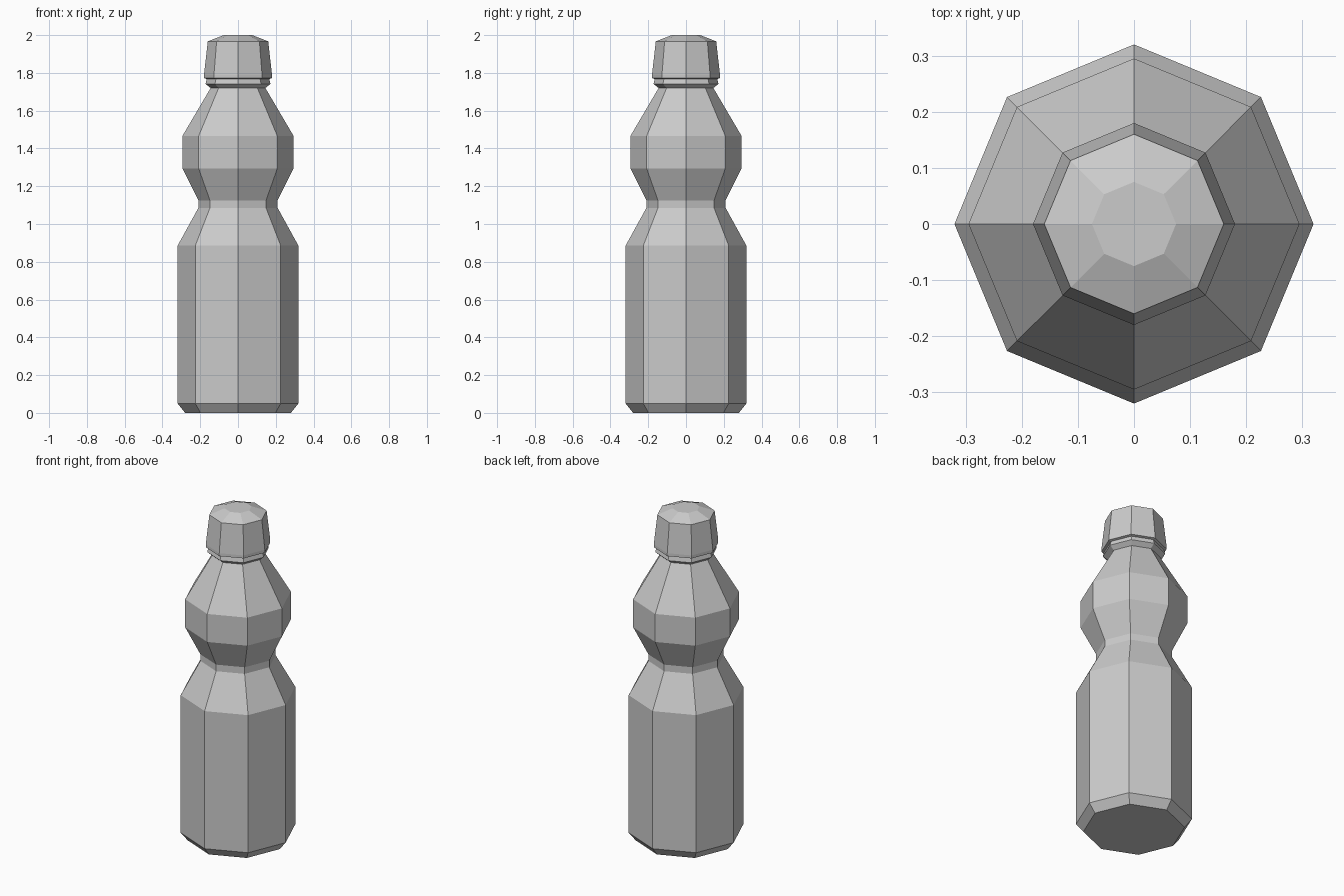
import bpy, bmesh
from math import cos, sin, pi

if "Cube" in bpy.data.objects:
    bpy.data.objects.remove(bpy.data.objects["Cube"])

SIDES = 8


def lathe(name, profile, cap_bottom=False, cap_top=False):
    """Spin a (radius, height) profile into a flat-shaded octagonal shell."""
    bm = bmesh.new()
    rings = [[bm.verts.new((r * cos(2 * pi * i / SIDES), r * sin(2 * pi * i / SIDES), z))
              for i in range(SIDES)] for r, z in profile]
    for lo, hi in zip(rings, rings[1:]):
        for i in range(SIDES):
            j = (i + 1) % SIDES
            bm.faces.new((lo[i], lo[j], hi[j], hi[i]))
    if cap_bottom:
        bm.faces.new(rings[0][::-1])
    if cap_top:
        bm.faces.new(rings[-1])
    mesh = bpy.data.meshes.new(name)
    bm.to_mesh(mesh)
    bm.free()
    obj = bpy.data.objects.new(name, mesh)
    bpy.context.collection.objects.link(obj)
    return obj


# Bottle with chamfered base, pinched grip, shoulder and neck ring
lathe("bottle_body", [
    (0.28, 0.0), (0.32, 0.05), (0.32, 0.885), (0.21, 1.085), (0.21, 1.125),
    (0.295, 1.295), (0.295, 1.465), (0.145, 1.72), (0.172, 1.742), (0.165, 1.768),
], cap_bottom=True)

# Tapered screw cap with bevelled top
lathe("bottle_cap", [
    (0.165, 1.768), (0.18, 1.772), (0.18, 1.79), (0.16, 1.967), (0.075, 2.0),
], cap_top=True)
